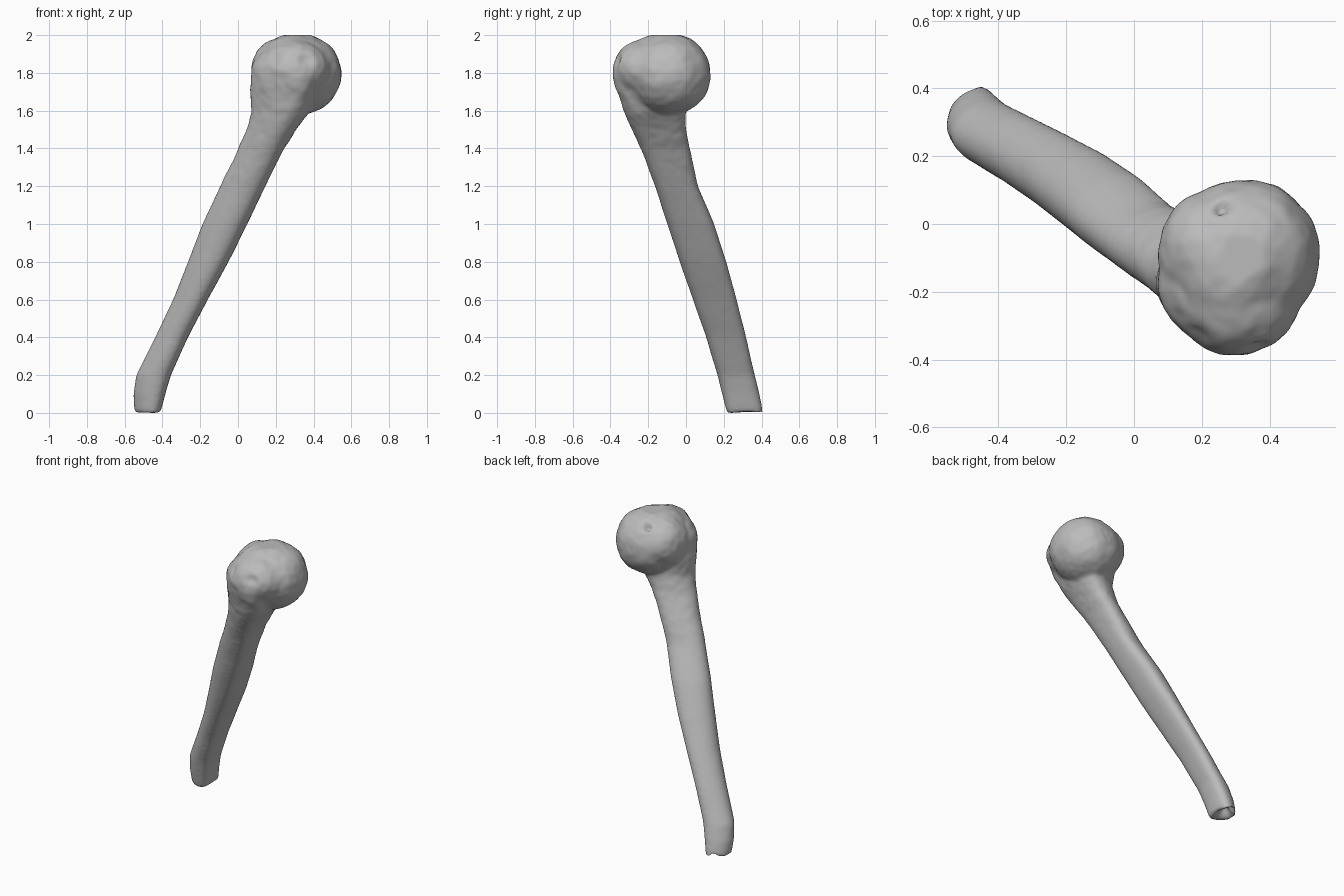
import bpy, bmesh, math
from mathutils import Vector, Matrix, noise

cube = bpy.data.objects.get("Cube")
if cube:
    bpy.data.objects.remove(cube, do_unlink=True)

mat = bpy.data.materials.new("bone grey")
mat.use_nodes = True
grey = (0.5, 0.5, 0.5, 1)
mat.diffuse_color = grey
mat.node_tree.nodes["Principled BSDF"].inputs["Base Color"].default_value = grey

# Shaft cross-sections: height, x low, x high, y low, y high
SECTIONS = [
    (0.0, -0.55, -0.41, 0.215, 0.41),
    (0.1, -0.555, -0.385, 0.19, 0.39),
    (0.2, -0.54, -0.355, 0.165, 0.365),
    (0.4, -0.44, -0.265, 0.105, 0.32),
    (0.6, -0.345, -0.16, 0.035, 0.27),
    (0.8, -0.265, -0.05, -0.035, 0.215),
    (1.0, -0.19, 0.05, -0.1, 0.15),
    (1.2, -0.095, 0.145, -0.165, 0.065),
    (1.4, 0.0, 0.245, -0.24, 0.02),
    (1.5, 0.045, 0.31, -0.285, 0.0),
    (1.6, 0.07, 0.38, -0.33, 0.0),
    (1.72, 0.065, 0.42, -0.375, 0.03),
    (1.84, 0.075, 0.44, -0.395, 0.06),
    (1.91, 0.12, 0.42, -0.355, 0.04),
]
SIDES = 32
FLATNESS = 0.35     # how much the section flattens towards +x


def add_shaft(bm):
    rings = []
    for z, x0, x1, y0, y1 in SECTIONS:
        ring = []
        for i in range(SIDES):
            a = math.tau * i / SIDES
            across = math.cos(a) + FLATNESS * math.sin(a) ** 2
            ring.append(bm.verts.new(((x0 + x1) / 2 + (x1 - x0) / 2 * across,
                                      (y0 + y1) / 2 + (y1 - y0) / 2 * math.sin(a), z)))
        rings.append(ring)
    for low, high in zip(rings, rings[1:]):
        for i in range(SIDES):
            j = (i + 1) % SIDES
            bm.faces.new((low[i], low[j], high[j], high[i]))
    bm.faces.new(rings[0][::-1])
    bm.faces.new(rings[-1])


def add_blob(bm, centre, radii):
    m = Matrix.Translation(centre) @ Matrix.Diagonal((*radii, 1))
    bmesh.ops.create_uvsphere(bm, u_segments=40, v_segments=24, radius=1, matrix=m)


bm = bmesh.new()
add_shaft(bm)
add_blob(bm, (0.325, -0.09, 1.795), (0.225, 0.225, 0.215))  # round joint head
add_blob(bm, (0.21, -0.08, 1.82), (0.14, 0.17, 0.16))       # outer knob
add_blob(bm, (0.30, -0.21, 1.82), (0.19, 0.18, 0.155))      # front knob
add_blob(bm, (0.29, -0.12, 1.86), (0.175, 0.21, 0.145))     # crown between them

mesh = bpy.data.meshes.new("upper_arm_bone")
bm.to_mesh(mesh)
bm.free()
bone = bpy.data.objects.new("upper_arm_bone", mesh)
bpy.context.collection.objects.link(bone)
bpy.context.view_layer.objects.active = bone
bone.select_set(True)

# Fuse the parts into one skin and soften the joins
remesh = bone.modifiers.new("fuse", "REMESH")
remesh.mode = "VOXEL"
remesh.voxel_size = 0.012
soften = bone.modifiers.new("soften", "SMOOTH")
soften.factor = 0.5
soften.iterations = 12
for name in ("fuse", "soften"):
    bpy.ops.object.modifier_apply(modifier=name)

# Dents: centre, radius, depth, direction of push
DENTS = [
    ((0.36, -0.37, 1.86), 0.04, 0.02, (0, 1, 0)),
    ((0.20, -0.33, 1.88), 0.04, 0.02, (0.3, 1, 0)),
    ((0.26, 0.05, 1.95), 0.022, 0.035, (0, -0.6, -1)),
    ((-0.475, 0.32, 0.0), 0.035, 0.06, (0, 0, 1)),
    ((-0.475, 0.38, 0.0), 0.025, 0.04, (0, -0.3, 1)),
]
mesh = bone.data
normals = [v.normal.copy() for v in mesh.vertices]
for v, n in zip(mesh.vertices, normals):
    p = v.co.copy()
    # Rough surface on the knobs, fading down the shaft and over the joint head
    rough = min(max((p.z - 1.0) / 0.7, 0.12), 1)
    if p.z > 0.05:
        v.co += n * rough * (0.007 * noise.noise(p * 8) + 0.003 * noise.noise(p * 24))
    for c, r, depth, push in DENTS:
        fall = math.exp(-((p - Vector(c)).length / r) ** 2)
        v.co += Vector(push).normalized() * depth * fall
    v.co.z = min(max(v.co.z, 0), 2)

mesh.materials.clear()
mesh.materials.append(mat)
bpy.ops.object.shade_smooth()
